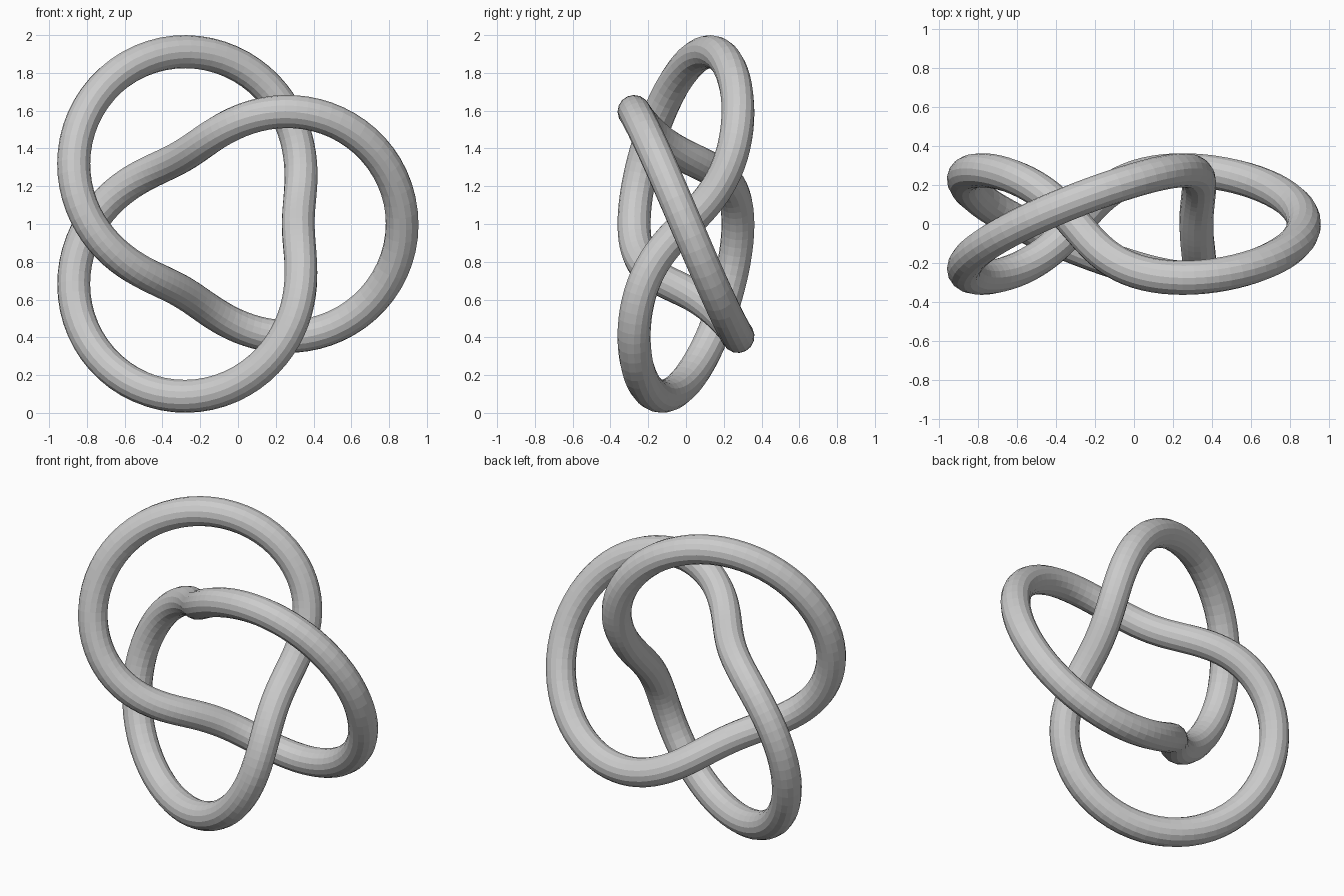
import bpy
from math import sin, cos, pi

if "Cube" in bpy.data.objects:
    bpy.data.objects.remove(bpy.data.objects["Cube"])

MAJOR, MINOR, TUBE = 0.6875, 0.275, 0.0875   # torus radii and tube radius
STEPS, X_SHIFT = 192, -0.0935                # shift centres the three-lobed outline


def knot_point(t):
    """Point on a (2,3) torus knot facing the front."""
    rho = MAJOR + MINOR * cos(3 * t)
    return (rho * cos(2 * t) + X_SHIFT, -MINOR * sin(3 * t), rho * sin(2 * t) + 1.0, 1.0)


# Closed centre line of the knot
curve = bpy.data.curves.new("trefoil_knot", "CURVE")
curve.dimensions = "3D"
spline = curve.splines.new("POLY")
spline.points.add(STEPS - 1)
for i, p in enumerate(spline.points):
    p.co = knot_point(2 * pi * i / STEPS)
spline.use_cyclic_u = True
spline.use_smooth = False

# Round 16-sided tube swept along it
curve.bevel_depth = TUBE
curve.bevel_resolution = 6
knot = bpy.data.objects.new("trefoil_knot", curve)
bpy.context.collection.objects.link(knot)

# Turn into a flat-faced mesh
bpy.context.view_layer.objects.active = knot
knot.select_set(True)
bpy.ops.object.convert(target="MESH")
bpy.ops.object.shade_flat()
